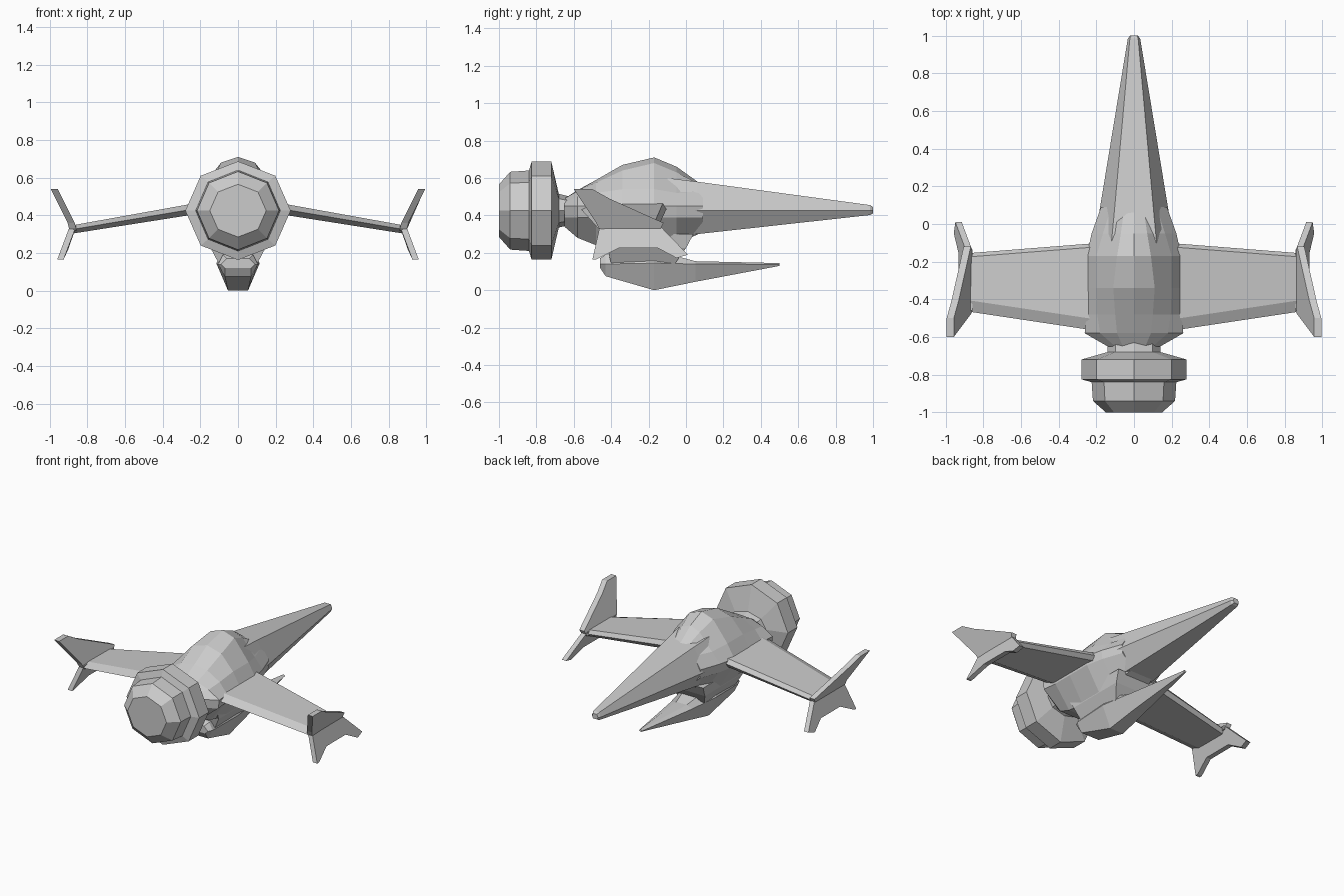
import bpy, bmesh
from math import sin, cos, pi


def make(name, verts, faces, mirror=False):
    me = bpy.data.meshes.new(name)
    me.from_pydata(verts, [], faces)
    bm = bmesh.new()
    bm.from_mesh(me)
    bmesh.ops.recalc_face_normals(bm, faces=bm.faces)
    bm.to_mesh(me)
    bm.free()
    ob = bpy.data.objects.new(name, me)
    bpy.context.collection.objects.link(ob)
    if mirror:
        ob.modifiers.new("mirror", 'MIRROR')
    return ob


def loft(name, rings, mirror=False):
    n = len(rings[0])
    verts = [p for r in rings for p in r]
    faces = [tuple(range(n)), tuple(range(len(verts) - n, len(verts)))]
    for k in range(len(rings) - 1):
        for i in range(n):
            j = (i + 1) % n
            faces.append((k * n + i, k * n + j, (k + 1) * n + j, (k + 1) * n + i))
    return make(name, verts, faces, mirror)


def section(y, half):
    """Closed ring at y from a right-hand half outline, top to bottom."""
    left = [(-x, z) for x, z in reversed(half) if x > 0]
    return [(x, y, z) for x, z in half + left]


def octagon(y, rx, rz, zc=0.425):
    return [(rx * cos(i * pi / 4), y, zc + rz * sin(i * pi / 4)) for i in range(8)]


# Engine: neck, large collar, rear drum
loft("engine", [octagon(*s) for s in (
    (-0.62, 0.14, 0.075), (-0.68, 0.14, 0.09), (-0.72, 0.28, 0.262), (-0.825, 0.28, 0.262),
    (-0.84, 0.225, 0.215), (-0.94, 0.218, 0.208), (-1.0, 0.15, 0.14))])

# Long tapered nose
loft("nose", [section(y, [(a, zt), (w, 0.425), (a, zb)]) for y, a, w, zt, zb in (
    (-0.1, 0.12, 0.21, 0.60, 0.285), (0.06, 0.105, 0.185, 0.58, 0.30),
    (0.985, 0.022, 0.033, 0.455, 0.402), (1.0, 0.015, 0.022, 0.445, 0.41))])

# Faceted fuselage with hump: y, top, shoulder, half width, bottom
body = []
for y, zt, a, za, s, zs, w, b, zb in (
        (0.09, 0.56, 0.05, 0.555, 0.12, 0.53, 0.175, 0.08, 0.31),
        (-0.05, 0.66, 0.07, 0.63, 0.165, 0.52, 0.225, 0.12, 0.25),
        (-0.17, 0.71, 0.09, 0.68, 0.20, 0.54, 0.252, 0.14, 0.22),
        (-0.34, 0.67, 0.11, 0.64, 0.20, 0.54, 0.252, 0.14, 0.22),
        (-0.48, 0.59, 0.10, 0.575, 0.195, 0.52, 0.252, 0.13, 0.24),
        (-0.58, 0.535, 0.09, 0.53, 0.18, 0.50, 0.262, 0.12, 0.28),
        (-0.65, 0.49, 0.06, 0.49, 0.10, 0.47, 0.14, 0.08, 0.34)):
    body.append(section(y, [(0, zt), (a, za), (s, zs), (w, 0.45), (w * 0.97, 0.39), (b, zb)]))
loft("fuselage", body)

# Pylon joining the pod to the fuselage
loft("pylon", [[(x * w, y, z) for x, y in ((1, y0), (1, y1), (-1, y1), (-1, y0))]
               for z, w, y0, y1 in ((0.30, 0.16, -0.46, 0.04), (0.225, 0.145, -0.42, 0.0),
                                    (0.14, 0.10, -0.40, -0.06))])

# Lower pod with sharp tip: y, top half width, top, chine width, chine z, bottom width, bottom
loft("lower_pod", [section(y, [(t, zt), (w, zm), (b, zb)]) for y, t, zt, w, zm, b, zb in (
    (-0.46, 0.06, 0.17, 0.09, 0.14, 0.07, 0.12),
    (-0.43, 0.08, 0.19, 0.105, 0.14, 0.07, 0.075),
    (-0.17, 0.08, 0.215, 0.115, 0.145, 0.053, 0.0),
    (0.05, 0.04, 0.155, 0.085, 0.14, 0.04, 0.045),
    (0.5, 0.004, 0.145, 0.012, 0.138, 0.004, 0.13))])


# Wings with bevelled edges
def wing_ring(x, front, back, z, h):
    return [(x, front, z), (x, front - 0.02, z + h), (x, back + 0.06, z + h),
            (x, back, z), (x, back + 0.06, z - h), (x, front - 0.02, z - h)]


loft("wings", [wing_ring(0.18, -0.10, -0.57, 0.443, 0.03),
               wing_ring(0.88, -0.155, -0.465, 0.325, 0.022)], True)


# Canted tip fins: outline in (y, z), x follows z
def fin(name, outline, x0, slope, thick):
    loft(name, [[(x0 + slope * abs(z - 0.33) + d, y, z) for y, z in outline]
                for d in (0, thick)], True)


fin("upper_fins", [(-0.14, 0.32), (-0.12, 0.36), (-0.41, 0.49), (-0.50, 0.54), (-0.60, 0.54),
                   (-0.48, 0.36), (-0.46, 0.32)], 0.852, 0.50, 0.038)
fin("lower_fins", [(-0.14, 0.345), (0.01, 0.19), (-0.05, 0.172), (-0.15, 0.225),
                   (-0.36, 0.225), (-0.48, 0.165), (-0.50, 0.165), (-0.46, 0.345)],
    0.852, 0.45, 0.034)
